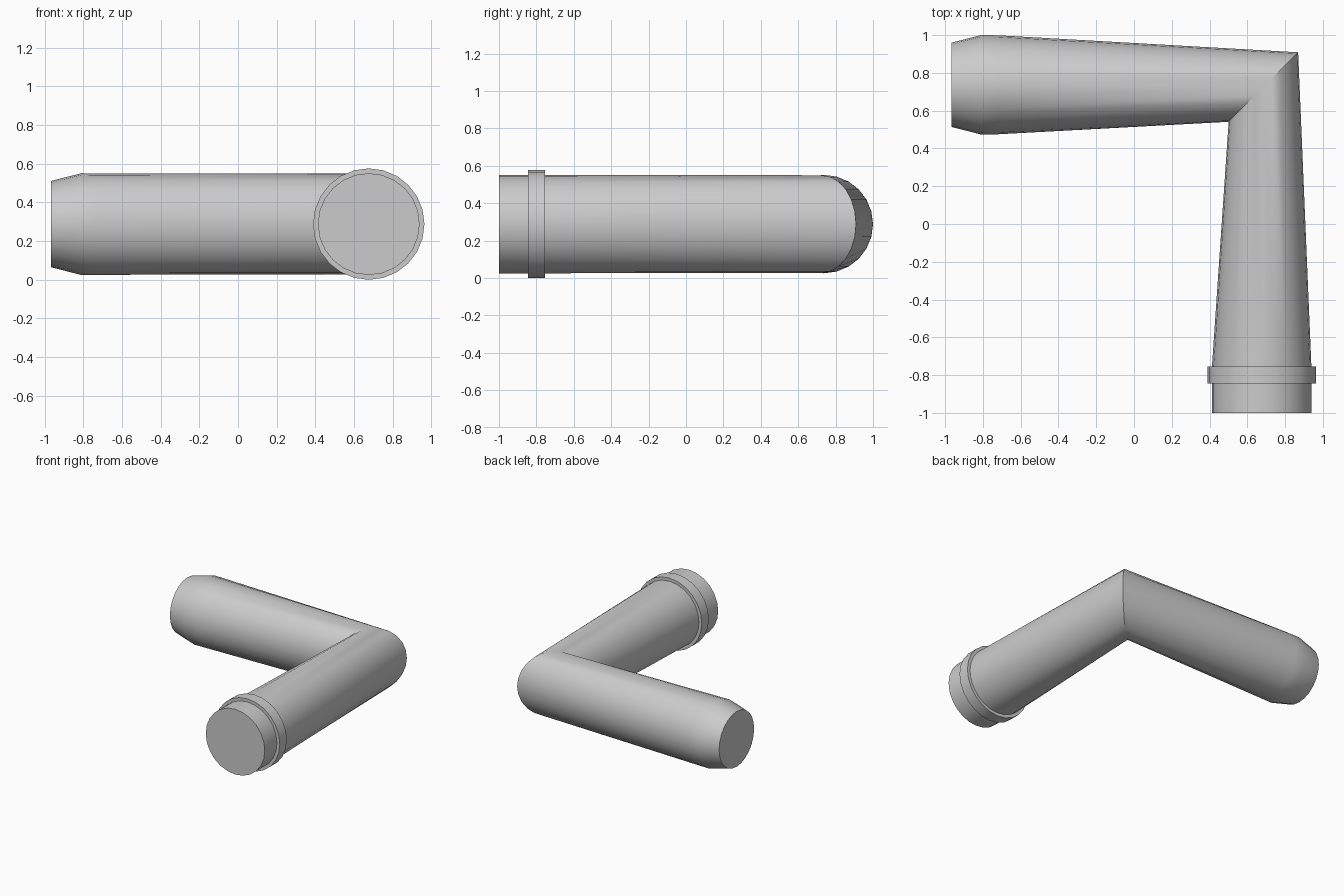
import bpy, bmesh
from math import cos, sin, tau, radians

if "Cube" in bpy.data.objects:
    bpy.data.objects.remove(bpy.data.objects["Cube"])

SIDES = 24
Z = 0.288  # height of the pipe axis


def loft(name, rings, closed=False):
    """Skin elliptical rings: (centre x, centre y, outward x, outward y, half height)."""
    bm = bmesh.new()
    loops = []
    for cx, cy, ox, oy, h in rings:
        loops.append([bm.verts.new((cx + ox * cos(tau * i / SIDES),
                                    cy + oy * cos(tau * i / SIDES),
                                    Z + h * sin(tau * i / SIDES))) for i in range(SIDES)])
    pairs = list(zip(loops, loops[1:]))
    if closed:
        pairs.append((loops[-1], loops[0]))
    else:
        bm.faces.new(loops[0])
        bm.faces.new(loops[-1])
    for a, b in pairs:
        for i in range(SIDES):
            j = (i + 1) % SIDES
            bm.faces.new((a[i], a[j], b[j], b[i]))
    bmesh.ops.recalc_face_normals(bm, faces=bm.faces)
    mesh = bpy.data.meshes.new(name)
    bm.to_mesh(mesh)
    bm.free()
    ob = bpy.data.objects.new(name, mesh)
    bpy.context.collection.objects.link(ob)
    bpy.context.view_layer.objects.active = ob
    ob.select_set(True)
    bpy.ops.object.shade_smooth_by_angle(angle=radians(30))
    ob.select_set(False)
    return ob


# Tapered elbow: open leg, mitred corner, second leg with narrowed spigot
loft("elbow_pipe", [
    (0.676, -1.0, 0.263, 0, 0.263),
    (0.676, -0.75, 0.263, 0, 0.263),
    (0.685, 0.725, 0.184, 0.184, 0.261),
    (-0.72, 0.737, 0, 0.262, 0.262),
    (-0.81, 0.737, 0, 0.263, 0.263),
    (-0.967, 0.737, 0, 0.223, 0.223),
])

# Raised collar around the front leg
loft("collar", [(0.676, y, r, 0, r) for y, r in
                ((-0.845, 0.255), (-0.845, 0.288), (-0.755, 0.288), (-0.755, 0.255))], closed=True)
